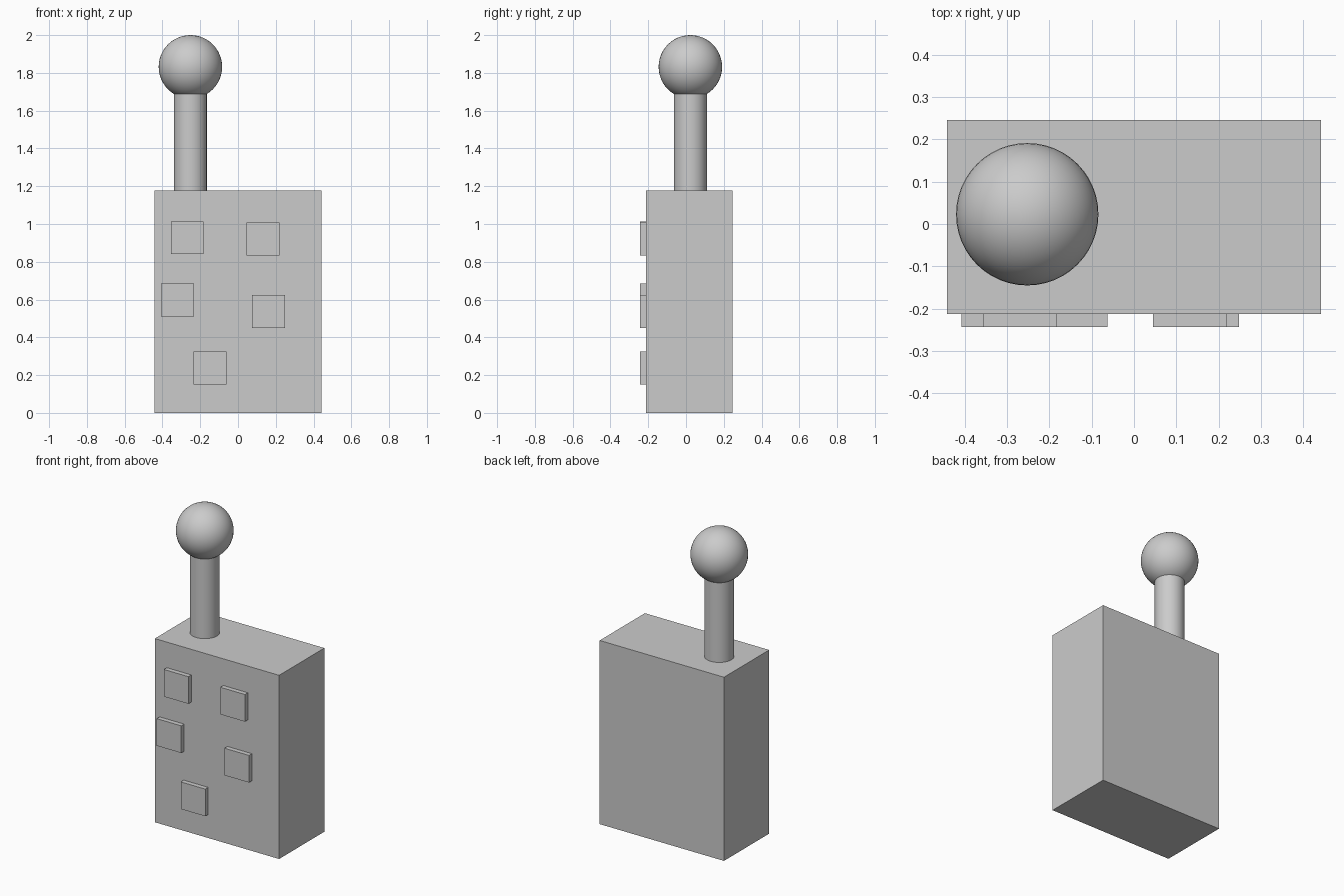
import bpy
from mathutils import Vector

cube = bpy.data.objects.get("Cube")
if cube:
    bpy.data.objects.remove(cube, do_unlink=True)

# Single plain grey
grey = bpy.data.materials.new("plain_grey")
grey.use_nodes = True
colour = (0.6, 0.6, 0.6, 1)
grey.diffuse_color = colour
grey.node_tree.nodes["Principled BSDF"].inputs["Base Color"].default_value = colour


def finish(name):
    obj = bpy.context.object
    obj.name = name
    obj.data.materials.append(grey)
    return obj


def box(name, low, high):
    low, high = Vector(low), Vector(high)
    bpy.ops.mesh.primitive_cube_add(size=1, location=(low + high) / 2)
    obj = finish(name)
    obj.scale = high - low
    bpy.ops.object.transform_apply(location=False, rotation=False, scale=True)


# Body
FRONT, BACK, TOP = -0.213, 0.245, 1.178
box("body", (-0.441, FRONT, 0), (0.441, BACK, TOP))

# Square buttons on the front
HALF, FACE = 0.087, -0.243
for i, (x, z) in enumerate([(-0.269, 0.927), (0.132, 0.92), (-0.32, 0.598),
                            (0.161, 0.537), (-0.149, 0.238)], 1):
    box(f"button_{i}", (x - HALF, FACE, z - HALF), (x + HALF, FRONT, z + HALF))

# Antenna rod
AX, AY, BALL = -0.252, 0.023, 0.168
rod_top = 1.74
bpy.ops.mesh.primitive_cylinder_add(vertices=48, radius=0.087, depth=rod_top - TOP,
                                    location=(AX, AY, (TOP + rod_top) / 2))
finish("antenna_rod")
bpy.ops.object.shade_smooth_by_angle()

# Antenna ball
bpy.ops.mesh.primitive_uv_sphere_add(segments=48, ring_count=24, radius=BALL,
                                     location=(AX, AY, 2 - BALL))
finish("antenna_ball")
bpy.ops.object.shade_smooth()
